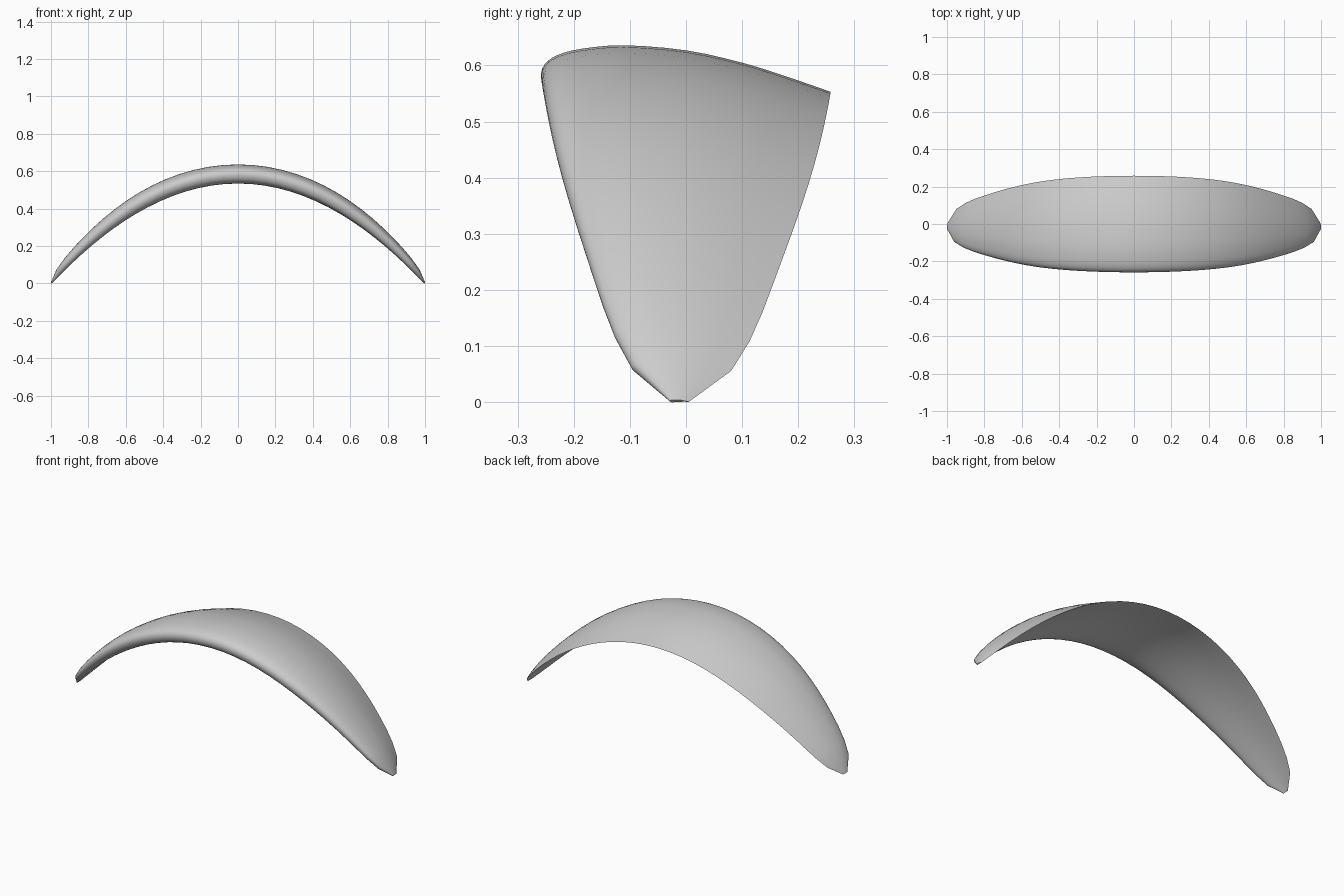
import bpy, bmesh, math
from mathutils import Vector

if "Cube" in bpy.data.objects:
    bpy.data.objects.remove(bpy.data.objects["Cube"])

# Wing cross-section (y, height): back edge over the top, round the nose, back along the underside
SECTION = [(0.258, 0.013), (0.18, 0.040), (0.10, 0.065), (0.0, 0.087), (-0.11, 0.096),
           (-0.185, 0.090), (-0.228, 0.079), (-0.252, 0.062), (-0.2585, 0.038),
           (-0.248, 0.013), (-0.225, -0.001), (-0.185, -0.006), (-0.10, 0.002),
           (0.0, 0.012), (0.12, 0.017), (0.258, 0.013)]
RISE, HALF_STEPS, TIP_SCALE, TIP_Y = 0.54, 16, 0.065, -0.0125


def smooth_profile(pts, sub=3):
    p = [Vector(q) for q in pts]
    p = [2 * p[0] - p[1]] + p + [2 * p[-1] - p[-2]]
    out = []
    for i in range(1, len(p) - 2):
        a, b, c, d = p[i - 1:i + 3]
        for k in range(sub):
            t = k / sub
            out.append(0.5 * (2 * b + (c - a) * t + (2 * a - 5 * b + 4 * c - d) * t * t
                              + (3 * b - a - 3 * c + d) * t ** 3))
    return out  # the last point coincides with the first


def even_arch_positions(steps, fine=2000):
    # x positions spaced evenly along half of the parabolic arch
    lengths = [0.0]
    for i in range(fine):
        x = (i + 0.5) / fine
        lengths.append(lengths[-1] + math.hypot(1, 2 * RISE * x) / fine)
    xs, j = [], 0
    for k in range(steps + 1):
        while j < fine and lengths[j] < lengths[-1] * k / steps:
            j += 1
        xs.append(j / fine)
    return xs


def chord_scale(u):
    s = math.sqrt(max(0.0, 1 - u * u))
    return max(TIP_SCALE, s * (1 - 0.065 * math.sin(math.pi * u ** 2.4) ** 2))


# Arched wing: section swept along the arch, shrinking to the tips
profile = smooth_profile(SECTION)
half = even_arch_positions(HALF_STEPS)
stations = [(-x, k / HALF_STEPS) for k, x in reversed(list(enumerate(half)))]
stations += [(x, k / HALF_STEPS) for k, x in enumerate(half)][1:]

bm = bmesh.new()
rows = []
for x, u in stations:
    s = chord_scale(u)
    base = Vector((x * 0.996, TIP_Y * (1 - s), RISE * (1 - x * x)))
    normal = Vector((2 * RISE * x, 0, 1)).normalized()
    rows.append([bm.verts.new(base + Vector((0, y * s, 0)) + normal * h * s)
                 for y, h in profile])
n = len(profile)
for a, b in zip(rows, rows[1:]):
    for i in range(n):
        j = (i + 1) % n
        bm.faces.new((a[i], b[i], b[j], a[j])).smooth = True
# Sharp back edge
for a, b in zip(rows, rows[1:]):
    bm.edges.get((a[0], b[0])).smooth = False
# Tip caps
for row in (rows[0], rows[-1]):
    cap = bm.faces.new(row)
    for e in cap.edges:
        e.smooth = False
bmesh.ops.recalc_face_normals(bm, faces=bm.faces)

mesh = bpy.data.meshes.new("arched_wing")
bm.to_mesh(mesh)
bm.free()
wing = bpy.data.objects.new("arched_wing", mesh)
bpy.context.collection.objects.link(wing)
